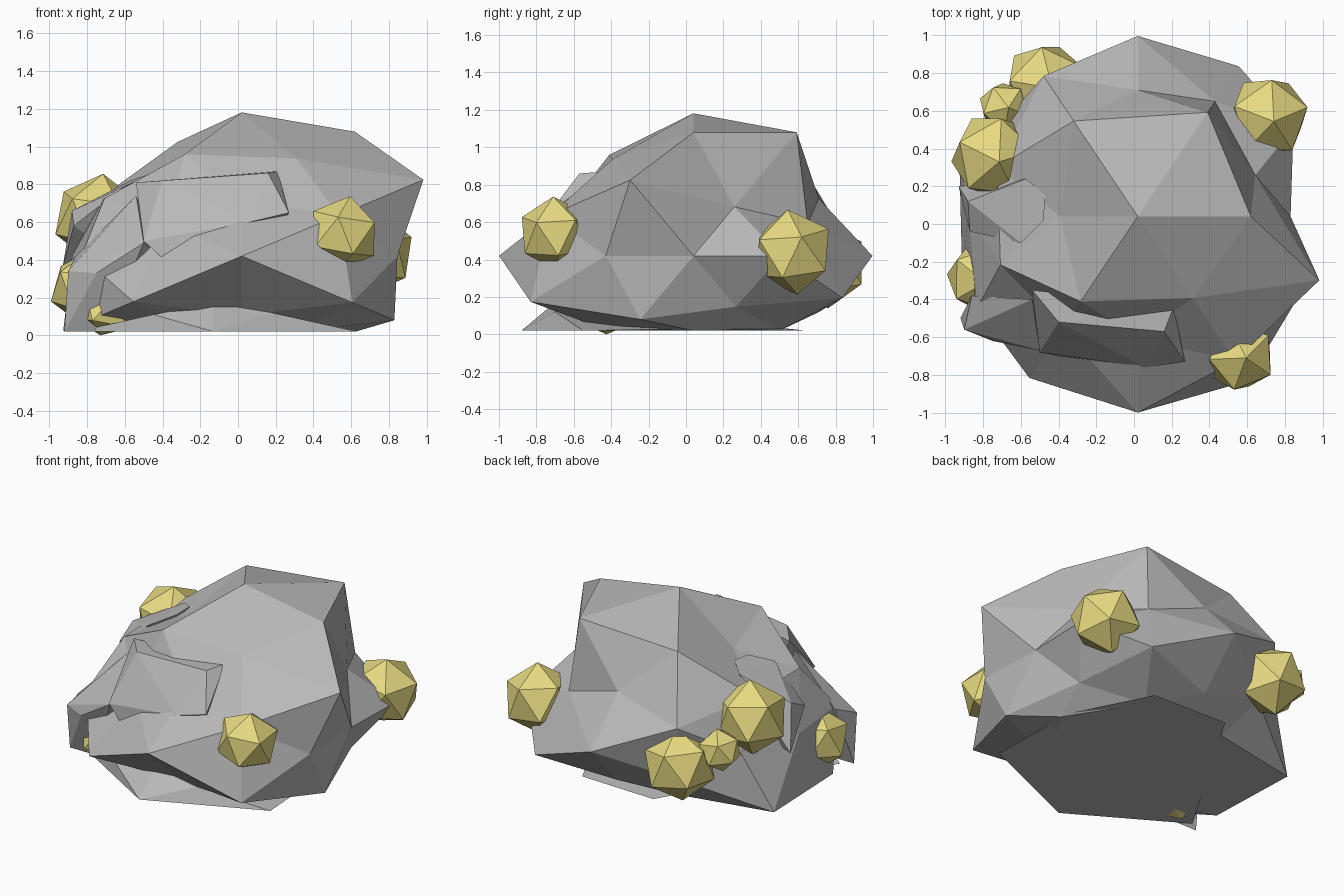
import bpy, bmesh
from itertools import product
from mathutils import Vector, Euler

if "Cube" in bpy.data.objects:
    bpy.data.objects.remove(bpy.data.objects["Cube"])


def material(name, rgb):
    m = bpy.data.materials.new(name)
    m.diffuse_color = (*rgb, 1)
    m.use_nodes = True
    m.node_tree.nodes["Principled BSDF"].inputs["Base Color"].default_value = m.diffuse_color
    return m


STONE = material("grey stone", (0.48, 0.48, 0.48))
GOLD = material("pale gold ore", (0.80, 0.70, 0.22))


def finish(bm, name, mat):
    bmesh.ops.recalc_face_normals(bm, faces=bm.faces[:])
    mesh = bpy.data.meshes.new(name)
    bm.to_mesh(mesh)
    bm.free()
    mesh.materials.append(mat)
    ob = bpy.data.objects.new(name, mesh)
    bpy.context.collection.objects.link(ob)
    return ob


def hull(bm):
    bmesh.ops.convex_hull(bm, input=bm.verts[:])
    loose = [v for v in bm.verts if not v.link_faces]
    if loose:
        bmesh.ops.delete(bm, geom=loose, context='VERTS')


# Boulder: a 42-point geodesic ball, each direction pushed to its own radius.
# Radii follow the sign order + then - for x, y, z.
RADII = {
    (0, 0, 1): [1.12, 1.0],
    (0, 1, 0): [1.04, 1.13],
    (1, 0, 0): [.81, .90],
    (.526, 0, .851): [1.14, 1.15, .78, 1.0],
    (0, .851, .526): [.856, .85, .82, .88],
    (.851, .526, 0): [.97, .97, .90, 1.0],
    (.309, .5, .809): [1.2, 1.0, .94, 1.0, 1.1, 1.0, .98, 1.0],
    (.809, .309, .5): [.77, .80, 1.19, 1.0, .92, 1.17, .90, 1.15],
    (.5, .809, .309): [.82, 1.07, 1.03, 1.17, 1.0, .88, .80, 1.15],
}
bm = bmesh.new()
pushed = []
for base, radii in RADII.items():
    signs = product(*[(1, -1) if c else (1,) for c in base])
    for s, r in zip(signs, radii):
        d = Vector([a * b for a, b in zip(base, s)]).normalized()
        pushed.append((bm.verts.new(d), d, r))
hull(bm)
for v, d, r in pushed:
    # squashed ball with a flat underside
    v.co = (.02 + r * d.x, .04 + .92 * r * d.y, max(.02, .42 + .68 * r * d.z))
finish(bm, "boulder", STONE)

# Smaller slabs of stone stuck to the front, left and foot of the boulder
SLABS = {
    "front_slab": [(.21, -.44, .87), (-.40, -.52, .82), (.16, -.57, .86),
                   (.27, -.73, .65), (.06, -.76, .60), (-.50, -.68, .50),
                   (-.40, -.70, .41), (-.54, -.35, .81), (-.3, -.45, .42),
                   (.2, -.5, .5)],
    "left_slab": [(-.57, .24, .82), (-.47, .15, .855), (-.48, .02, .845),
                  (-.60, -.10, .79), (-.88, .12, .66), (-.87, -.04, .58),
                  (-.93, .20, .36), (-.6, .1, .4)],
    "left_ledge": [(-.90, -.56, .34), (-.86, -.38, .42), (-.92, -.5, .02),
                   (-.70, -.5, .02), (-.75, -.62, .33), (-.5, -.67, .49),
                   (-.54, -.40, .74), (-.4, -.5, .4)],
    "base_slab": [(-.13, -.88, .02), (.63, -.55, .02), (.18, -.70, .12),
                  (-.13, -.70, .17), (-.45, -.68, .11), (-.85, -.45, .02),
                  (.35, .62, .02), (-.2, .64, .02), (.6, .1, .03)],
}
for name, pts in SLABS.items():
    bm = bmesh.new()
    for p in pts:
        bm.verts.new(p)
    hull(bm)
    finish(bm, name, STONE)

# Ore nuggets: faceted icosahedra half sunk into the stone (centre, radius, turn)
NUGGETS = [
    ((-.745, .36, .62), .24, .2),
    ((-.69, .62, .48), .14, .9),
    ((-.47, .74, .37), .235, .5),
    ((-.805, -.28, .25), .20, .0),
    ((-.70, -.42, .14), .175, 1.2),
    ((.71, .57, .44), .23, .3),
    ((.56, -.70, .54), .20, .7),
]
for i, (c, r, turn) in enumerate(NUGGETS):
    bm = bmesh.new()
    bmesh.ops.create_icosphere(bm, subdivisions=1, radius=r)
    rot = Euler((.15, .1, turn)).to_matrix()
    for v in bm.verts:
        p = rot @ v.co + Vector(c)
        p.z = max(p.z, 0)
        v.co = p
    finish(bm, f"ore_nugget_{i + 1}", GOLD)
